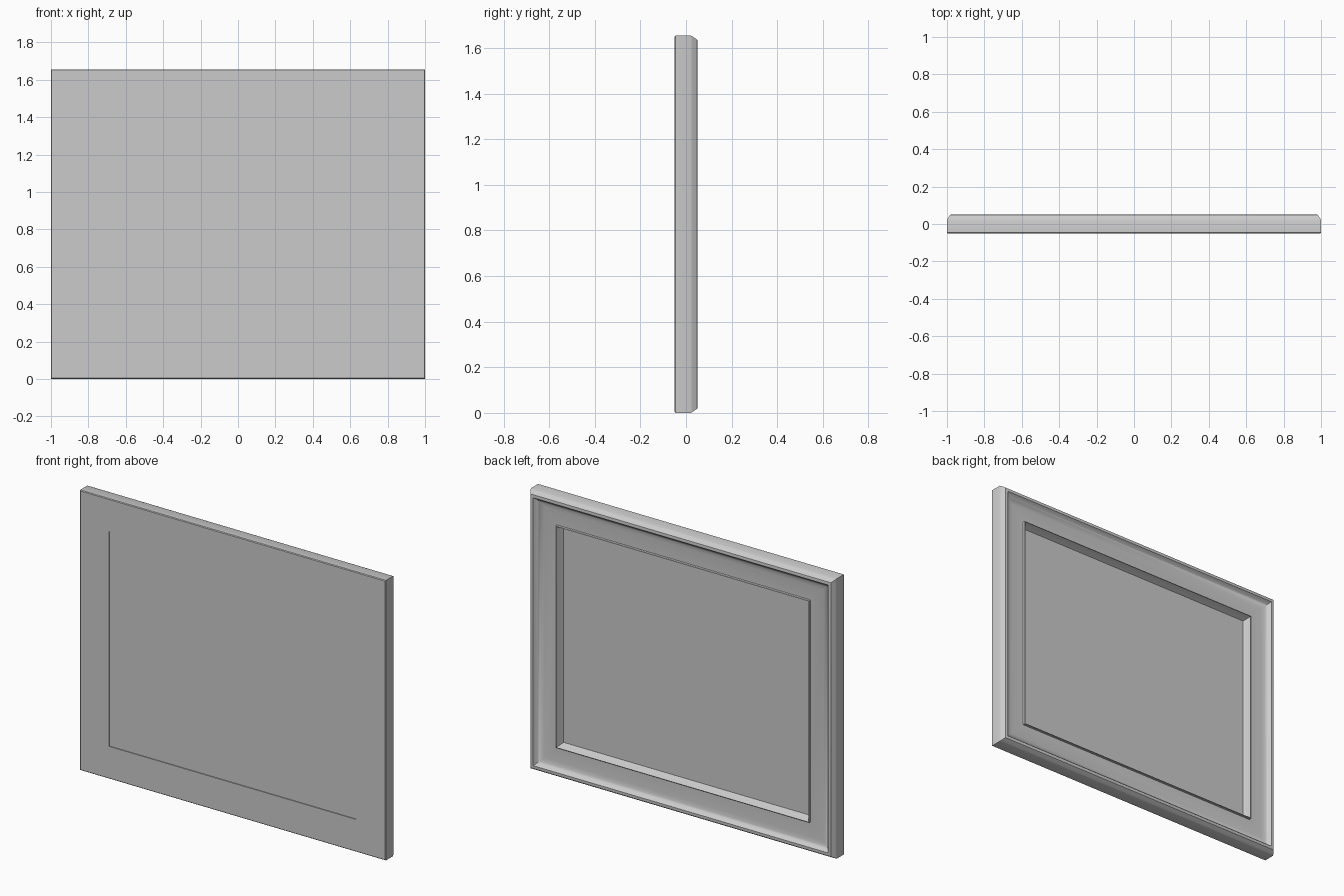
import bpy, bmesh

if "Cube" in bpy.data.objects:
    bpy.data.objects.remove(bpy.data.objects["Cube"])

W, H = 1.0, 1.655          # half width, height

grey = bpy.data.materials.new("plain grey")
grey.diffuse_color = (0.6, 0.6, 0.6, 1)
grey.use_nodes = True
grey.node_tree.nodes["Principled BSDF"].inputs["Base Color"].default_value = grey.diffuse_color


def loop(bm, inset, y):
    a, lo, hi = W - inset, inset, H - inset
    return [bm.verts.new((x, y, z)) for x, z in ((-a, lo), (a, lo), (a, hi), (-a, hi))]


# (inset from outer edge, y), from the front panel edge round to the back panel edge
profile = [(.192, -.045), (.192, -.05),                        # shallow front recess
           (.004, -.05), (0, -.046), (0, .02),                 # front face, outer side
           (.004, .028), (.018, .049), (.022, .05), (.036, .05),   # chamfer and lip
           (.042, .041), (.050, .032), (.060, .026), (.072, .022), (.086, .02),  # cove
           (.171, .02), (.172, .032), (.175, .035),            # flat and raised bead
           (.179, .025), (.185, .010), (.194, -.008)]          # slope to the panel

bm = bmesh.new()
rings = [loop(bm, d, y) for d, y in profile]
for r, s in zip(rings, rings[1:]):
    for i in range(4):
        j = (i + 1) % 4
        bm.faces.new((r[i], r[j], s[j], s[i]))

# Centre panel, front and back faces
bm.faces.new(rings[0])
bm.faces.new(rings[-1])
bmesh.ops.recalc_face_normals(bm, faces=bm.faces)

me = bpy.data.meshes.new("framed_panel")
bm.to_mesh(me)
bm.free()
ob = bpy.data.objects.new("framed_panel", me)
bpy.context.collection.objects.link(ob)
me.materials.append(grey)
ob.select_set(True)
bpy.context.view_layer.objects.active = ob
bpy.ops.object.shade_smooth_by_angle(angle=0.6)
